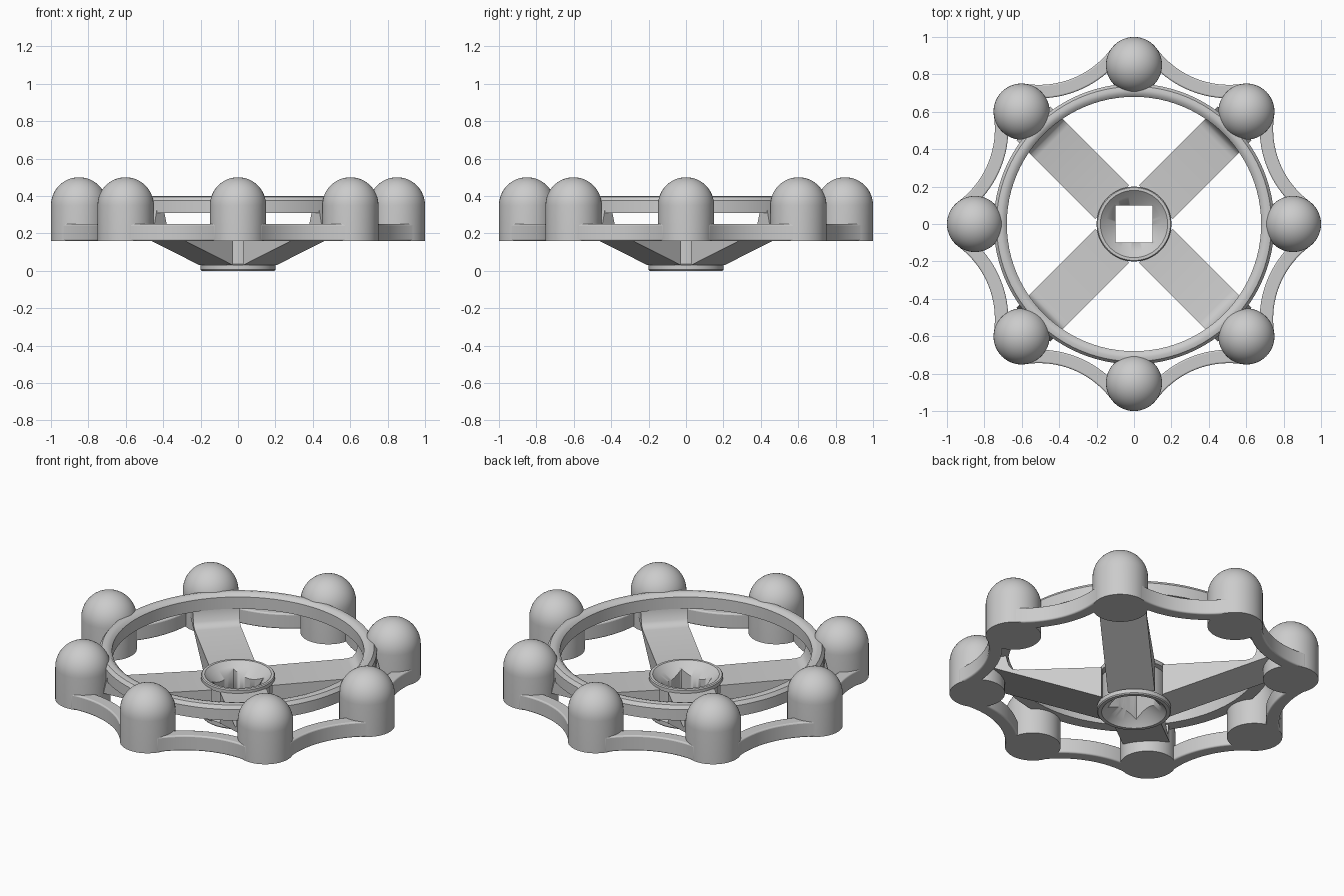
import bpy, bmesh
from math import sin, cos, pi, radians

if "Cube" in bpy.data.objects:
    bpy.data.objects.remove(bpy.data.objects["Cube"])


def make_object(name, bm, bevel=0.0, angle=35):
    bmesh.ops.recalc_face_normals(bm, faces=bm.faces)
    me = bpy.data.meshes.new(name)
    bm.to_mesh(me)
    bm.free()
    ob = bpy.data.objects.new(name, me)
    bpy.context.collection.objects.link(ob)
    bpy.ops.object.select_all(action='DESELECT')
    bpy.context.view_layer.objects.active = ob
    ob.select_set(True)
    bpy.ops.object.shade_smooth_by_angle(angle=radians(angle))
    if bevel:
        m = ob.modifiers.new("soft_edges", 'BEVEL')
        m.width, m.segments = bevel, 3
        m.limit_method, m.angle_limit = 'ANGLE', radians(50)
    return ob


def lathe(name, profile, steps, closed=False, centre=(0, 0), bevel=0.0):
    """Spin an (r, z) profile about a vertical axis."""
    bm = bmesh.new()
    vs = [bm.verts.new((r, 0, z)) for r, z in profile]
    geom = vs + [bm.edges.new(p) for p in zip(vs, vs[1:])]
    if closed:
        geom.append(bm.edges.new((vs[-1], vs[0])))
    bmesh.ops.spin(bm, geom=geom, cent=(0, 0, 0), axis=(0, 0, 1),
                   angle=2 * pi, steps=steps, use_merge=True)
    bmesh.ops.remove_doubles(bm, verts=bm.verts, dist=1e-5)
    ob = make_object(name, bm, bevel)
    ob.location = (centre[0], centre[1], 0)
    return ob


def prism(name, points, offset, bevel=0.0):
    """Extrude a planar polygon by an offset vector."""
    bm = bmesh.new()
    f = bm.faces.new([bm.verts.new(p) for p in points])
    ext = bmesh.ops.extrude_face_region(bm, geom=[f], use_keep_orig=True)
    new = [v for v in ext["geom"] if isinstance(v, bmesh.types.BMVert)]
    bmesh.ops.translate(bm, verts=new, vec=offset)
    return make_object(name, bm, bevel)


KNOB_R, KNOB_D, BASE = 0.15, 0.85, 0.16

# Eight domed grips
dome = [(KNOB_R * cos(i * pi / 24), 0.35 + KNOB_R * sin(i * pi / 24)) for i in range(12)]
for k in range(8):
    a = k * pi / 4
    lathe(f"grip_{k}", [(0, BASE), (KNOB_R, BASE)] + dome + [(0, 0.5)], 48,
          centre=(KNOB_D * cos(a), KNOB_D * sin(a)))

# Scalloped outer rim: concave bands tangent to neighbouring grips
arc_r, sweep, width = 0.483, radians(31), 0.072
cx = 0.845 + arc_r
angles = [sweep * (i / 10 - 1) for i in range(21)]
outline = [(cx - arc_r * cos(t), arc_r * sin(t), BASE) for t in angles]
outline += [(cx - (arc_r + width) * cos(t), (arc_r + width) * sin(t), BASE)
            for t in reversed(angles)]
for k in range(8):
    band = prism(f"rim_band_{k}", outline, (0, 0, 0.09), 0.008)
    band.rotation_euler.z = pi / 8 + k * pi / 4

# Raised inner ring
lathe("inner_ring", [(0.68, 0.31), (0.75, 0.31), (0.75, 0.375), (0.735, 0.395),
                     (0.715, 0.40), (0.695, 0.395), (0.68, 0.38)], 96, closed=True)

# Four tapered spokes that turn up into the ring
half = 0.127
side = [(0.165, 0.03), (0.76, 0.243), (0.735, 0.35), (0.683, 0.35),
        (0.683, 0.31), (0.667, 0.25), (0.65, 0.23), (0.62, 0.222), (0.165, 0.215)]
for k in range(4):
    spoke = prism(f"spoke_{k}", [(r, -half, z) for r, z in side], (0, 2 * half, 0))
    spoke.rotation_euler.z = pi / 4 + k * pi / 2

# Hub with dished ends and a square bore
hub = lathe("hub", [(0, 0.09), (0.09, 0.075), (0.15, 0.03), (0.175, 0), (0.195, 0),
                    (0.20, 0.006), (0.20, 0.03), (0.175, 0.035), (0.175, 0.205),
                    (0.20, 0.21), (0.20, 0.232), (0.195, 0.238), (0.18, 0.238),
                    (0.15, 0.21), (0.09, 0.165), (0, 0.15)], 64)
bore = prism("bore_cutter", [(-.1, -.1, -.1), (.1, -.1, -.1), (.1, .1, -.1), (-.1, .1, -.1)],
             (0, 0, 0.5))
bore.hide_render = True
bore.hide_set(True)
cut = hub.modifiers.new("square_bore", 'BOOLEAN')
cut.operation, cut.object, cut.solver = 'DIFFERENCE', bore, 'EXACT'
